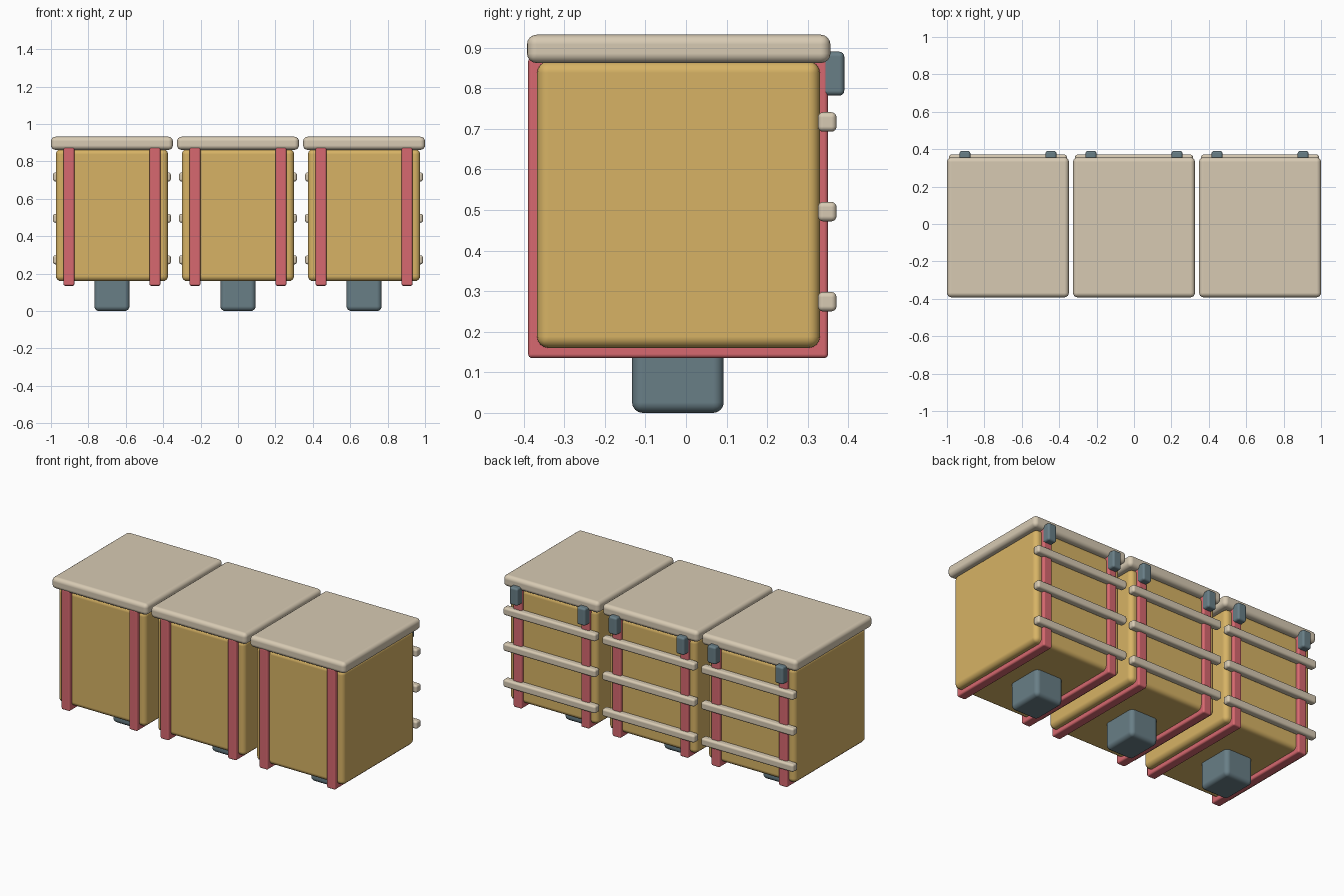
import bpy
import bmesh
from mathutils import Vector

cube = bpy.data.objects.get("Cube")
if cube:
    bpy.data.objects.remove(cube, do_unlink=True)


def material(name, rgb):
    mat = bpy.data.materials.new(name)
    mat.use_nodes = True
    color = (*rgb, 1.0)
    mat.diffuse_color = color
    mat.node_tree.nodes["Principled BSDF"].inputs["Base Color"].default_value = color
    return mat


OCHRE = material("ochre", (0.68, 0.45, 0.13))
CREAM = material("cream", (0.68, 0.59, 0.45))
RED = material("coral red", (0.68, 0.14, 0.16))
STEEL = material("slate blue", (0.14, 0.21, 0.24))


def rounded_box(name, x, y, z, mat, radius):
    """Box between (min, max) pairs on each axis, with rounded edges."""
    low, high = (Vector(corner) for corner in zip(x, y, z))
    middle, size = (low + high) / 2, high - low
    bm = bmesh.new()
    bmesh.ops.create_cube(bm, size=1)
    bmesh.ops.scale(bm, vec=size, verts=bm.verts)
    for face in bm.faces:
        face.smooth = True
    mesh = bpy.data.meshes.new(name)
    bm.to_mesh(mesh)
    bm.free()
    mesh.materials.append(mat)
    obj = bpy.data.objects.new(name, mesh)
    obj.location = middle
    bpy.context.collection.objects.link(obj)
    bevel = obj.modifiers.new("rounded edges", "BEVEL")
    bevel.width = radius
    bevel.segments = 4
    bevel.harden_normals = True
    return obj


def around(center, half):
    return (center - half, center + half)


def crate(cx, label):
    # Body, lid and central foot
    rounded_box(f"body_{label}", around(cx, 0.30), (-0.367, 0.33), (0.16, 0.866), OCHRE, 0.028)
    rounded_box(f"lid_{label}", around(cx, 0.326), (-0.392, 0.356), (0.862, 0.932), CREAM, 0.024)
    rounded_box(f"foot_{label}", around(cx, 0.094), (-0.133, 0.093), (0.0, 0.2), STEEL, 0.026)

    # Straps wrapped around the body, each with a clasp at the back
    for side, sign in (("right", -1), ("left", 1)):
        sx = cx + sign * 0.23
        rounded_box(f"strap_{side}_{label}", around(sx, 0.029), (-0.389, 0.35), (0.135, 0.876), RED, 0.01)
        rounded_box(f"clasp_{side}_{label}", around(sx, 0.029), (0.335, 0.39), (0.782, 0.89), STEEL, 0.012)

    # Horizontal slats across the back
    for level, z in enumerate((0.274, 0.496, 0.717), 1):
        rounded_box(f"slat_{level}_{label}", around(cx, 0.315), (0.325, 0.371), around(z, 0.024), CREAM, 0.013)


for index, label in enumerate(("right", "middle", "left")):
    crate((index - 1) * 0.674, label)
